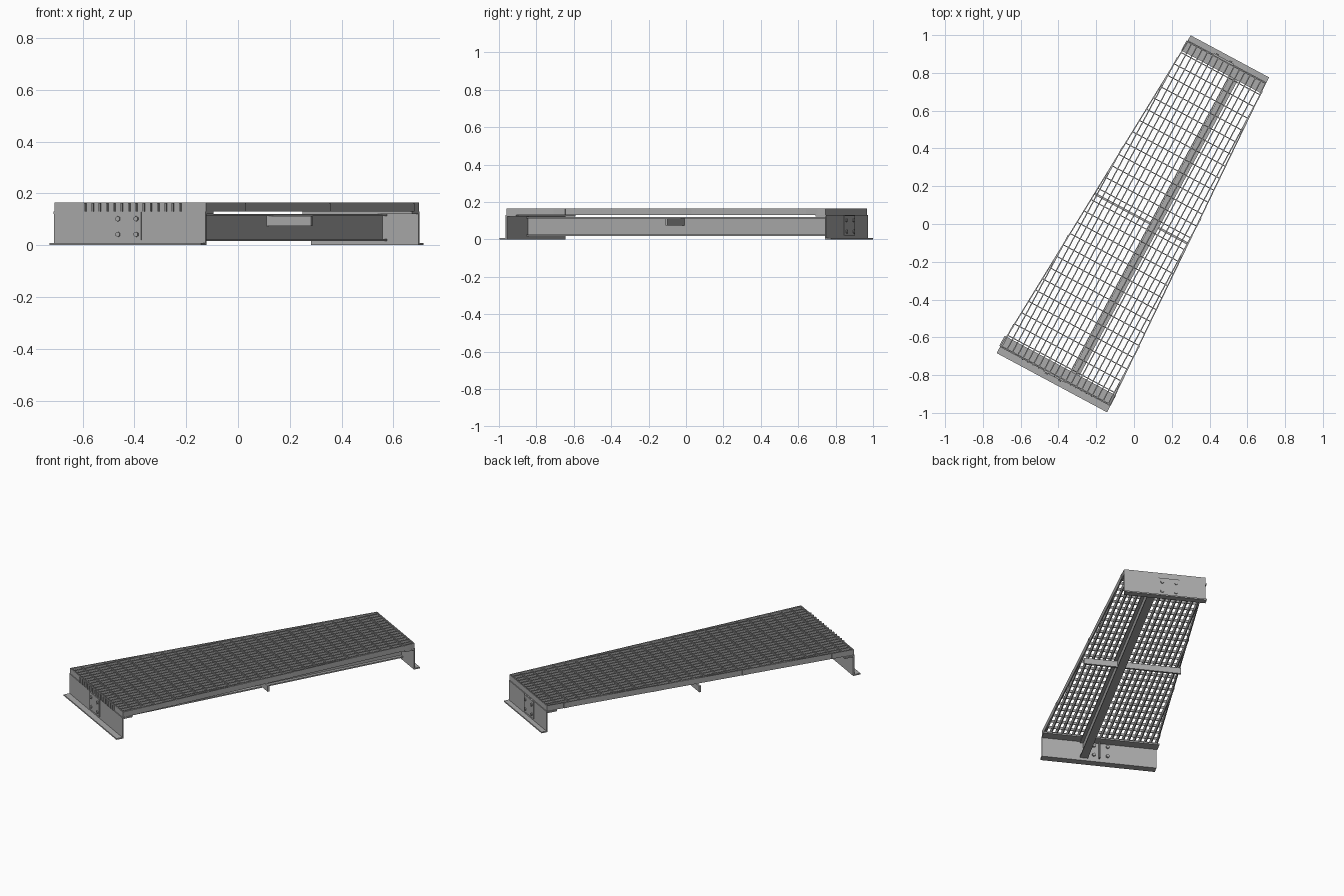
import bpy, bmesh, math
from mathutils import Matrix

if "Cube" in bpy.data.objects:
    bpy.data.objects.remove(bpy.data.objects["Cube"])

steel = bpy.data.materials.new("galvanised_grey")
steel.use_nodes = True
GREY = (0.4, 0.4, 0.4, 1)
steel.diffuse_color = GREY
steel.node_tree.nodes["Principled BSDF"].inputs["Base Color"].default_value = GREY

# The walkway is laid out along its own long axis, then turned on the ground
TURN = Matrix.Rotation(math.radians(-28.2), 4, 'Z')
FRONT, BACK = -0.905, 0.988
L0, L1 = -0.318, -0.208
R0, R1 = 0.345, 0.264


def lerp(a, b, t):
    return a + (b - a) * t


def left(v):
    return lerp(L0, L1, (v - FRONT) / (BACK - FRONT))


def right(v):
    return lerp(R0, R1, (v - FRONT) / (BACK - FRONT))


def prism(bm, foot, z0, z1):
    """Upright block over a footprint."""
    low = [bm.verts.new((x, y, z0)) for x, y in foot]
    top = [bm.verts.new((x, y, z1)) for x, y in foot]
    bm.faces.new(low[::-1])
    bm.faces.new(top)
    n = len(foot)
    for i in range(n):
        j = (i + 1) % n
        bm.faces.new((low[i], low[j], top[j], top[i]))


def box(bm, u0, u1, v0, v1, z0, z1):
    v0, v1 = min(v0, v1), max(v0, v1)
    prism(bm, [(u0, v0), (u1, v0), (u1, v1), (u0, v1)], z0, z1)


def finish(name, bm):
    bmesh.ops.recalc_face_normals(bm, faces=bm.faces)
    bm.transform(TURN)
    mesh = bpy.data.meshes.new(name)
    bm.to_mesh(mesh)
    bm.free()
    mesh.materials.append(steel)
    obj = bpy.data.objects.new(name, mesh)
    bpy.context.collection.objects.link(obj)
    return obj


# Grating: long bearing bars, trimmed by the tapering sides
Z0, Z1 = 0.131, 0.165
bm = bmesh.new()
step, half = 0.032, 0.003
for i in range(-10, 11):
    u = 0.01 + i * step
    if not L0 + half < u < R0 - half:
        continue
    end = BACK
    if u < L1:
        end = lerp(FRONT, BACK, (u - L0) / (L1 - L0))
    elif u > R1:
        end = lerp(FRONT, BACK, (R0 - u) / (R0 - R1))
    full = L1 < u < R1
    box(bm, u - half, u + half, FRONT - (0.008 if full else 0), end, Z0, Z1 - 0.001)
finish("bearing_bars", bm)

# Grating: cross bars
bm = bmesh.new()
rows = 27
for i in range(1, rows):
    v = lerp(FRONT, BACK, i / rows)
    box(bm, left(v), right(v), v - 0.0025, v + 0.0025, 0.148, Z1 - 0.002)
finish("cross_bars", bm)

# Grating: flat banding round the edge
bm = bmesh.new()
T = 0.006
for a, b, s in ((L0, L1, T), (R0, R1, -T)):
    prism(bm, [(a, FRONT), (a + s, FRONT), (b + s, BACK), (b, BACK)], Z0, Z1)
box(bm, L0, R0, FRONT, FRONT + T, Z0, Z1)
box(bm, L1, R1, BACK - T, BACK, Z0, Z1)
finish("edge_banding", bm)

# End supports; s points outward along the walkway
for name, v, s, a, b in (("front", FRONT, -1, L0, R0), ("back", BACK, 1, L1, R1)):
    bm = bmesh.new()
    box(bm, a, b, v - s * 0.004, v + s * 0.004, 0, 0.13)
    box(bm, a, b, v, v + s * (0.041 if s < 0 else 0.034), 0, 0.008)
    finish(name + "_end_plate", bm)

    bm = bmesh.new()
    box(bm, a - 0.006, b, v, v - s * 0.06, 0.121, 0.13)
    finish(name + "_support_ledge", bm)

    bm = bmesh.new()
    box(bm, -0.055, 0.065, v + s * 0.004, v + s * 0.009, 0.02, 0.128)
    finish(name + "_bolt_plate", bm)

    bm = bmesh.new()
    box(bm, 0.01, 0.016, v, v - s * 0.025, 0.02, 0.12)
    finish(name + "_stiffener", bm)

    # Bolts pass through the plate and show on both faces
    bm = bmesh.new()
    for u in (-0.035, 0.045):
        for z in (0.042, 0.102):
            place = Matrix.Translation((u, v, z)) @ Matrix.Rotation(math.pi / 2, 4, 'X')
            bmesh.ops.create_cone(bm, cap_ends=True, segments=6, radius1=0.01,
                                  radius2=0.01, depth=0.03, matrix=place)
    finish(name + "_bolts", bm)

# Long beam under the grating
bm = bmesh.new()
U = 0.102
for z in (0.017, 0.112):
    box(bm, U - 0.023, U + 0.023, FRONT + 0.004, BACK - 0.004, z, z + 0.008)
box(bm, U - 0.004, U + 0.004, FRONT + 0.004, BACK - 0.004, 0.02, 0.115)
finish("long_beam", bm)

# Short bar across the middle
bm = bmesh.new()
box(bm, left(0.043), right(0.043) - 0.005, 0.037, 0.049, 0.075, 0.112)
finish("middle_cross_bar", bm)
